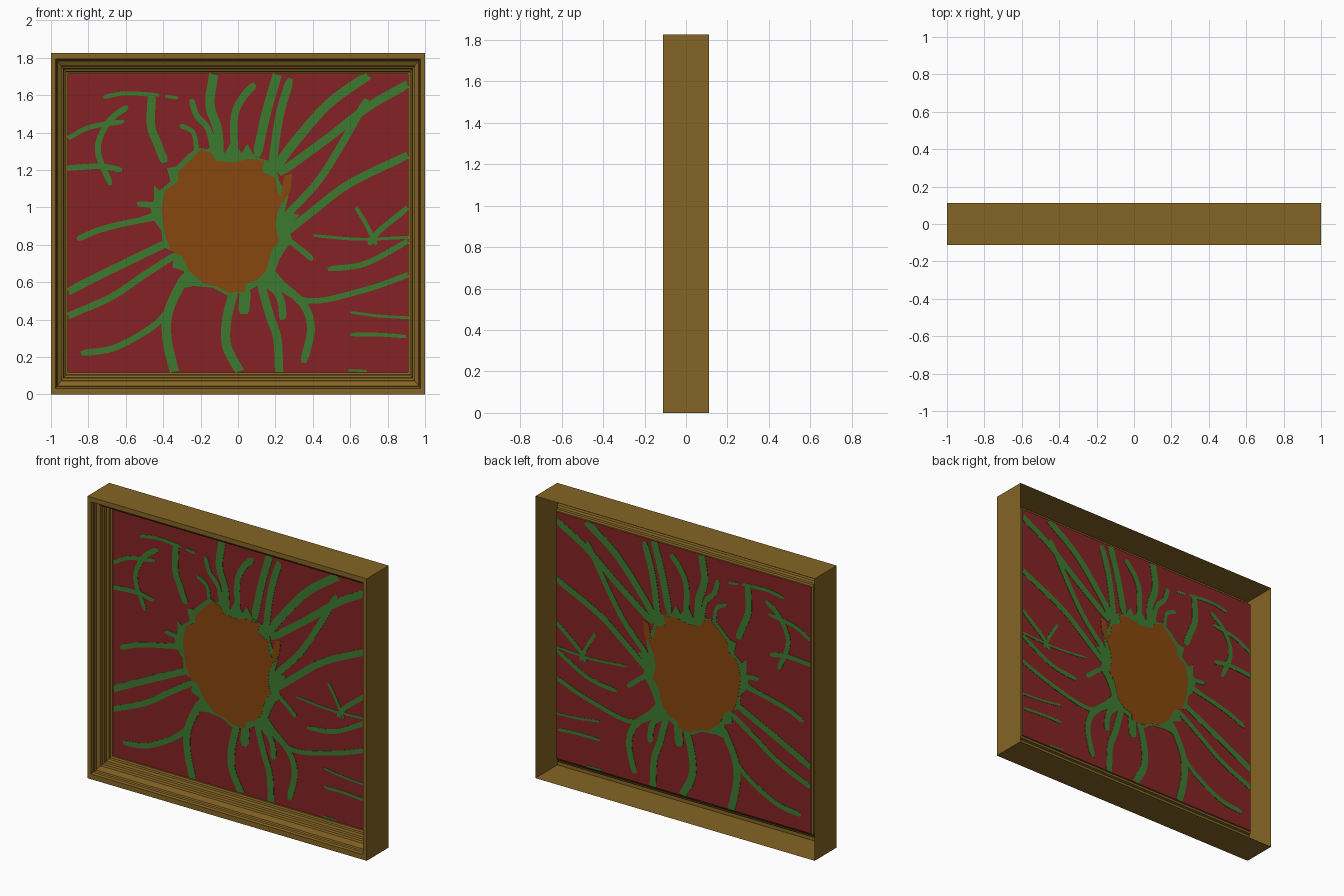
import bpy, bmesh
from mathutils import Vector

W, Z0, Z1, PY = 0.91, 0.118, 1.714, 0.024   # picture half width, bottom, top, depth


def material(name, rgb):
    m = bpy.data.materials.new(name)
    m.diffuse_color = (*rgb, 1)
    return m


GOLD = material("antique gold", (0.235, 0.130, 0.018))
RED = material("deep red", (0.235, 0.0165, 0.018))
GREEN = material("leaf green", (0.045, 0.195, 0.028))
ORANGE = material("burnt orange", (0.245, 0.062, 0.004))


def finish(name, bm, mat):
    me = bpy.data.meshes.new(name)
    bm.to_mesh(me)
    bm.free()
    me.materials.append(mat)
    ob = bpy.data.objects.new(name, me)
    bpy.context.collection.objects.link(ob)
    return ob


def clamp(x, z):
    return max(-W, min(W, x)), max(Z0, min(Z1, z))


def plate(bm, outline, half):
    """Thin two-sided paint plate straddling the canvas."""
    rings = []
    for y in (PY - half, PY + half):
        rings.append([bm.verts.new((x, y, z)) for x, z in (clamp(*p) for p in outline)])
    a, b = rings
    bm.faces.new(a)
    bm.faces.new(b[::-1])
    for i in range(len(a)):
        j = (i + 1) % len(a)
        bm.faces.new((a[j], a[i], b[i], b[j]))


def spline(flat, steps=6):
    """Smooth path through x, z pairs."""
    p = [Vector(flat[i:i + 2]) for i in range(0, len(flat), 2)]
    p = [2 * p[0] - p[1]] + p + [2 * p[-1] - p[-2]]
    out = []
    for a, b, c, d in zip(p, p[1:], p[2:], p[3:]):
        for k in range(steps):
            t = k / steps
            out.append(0.5 * (2 * b + (c - a) * t + (2 * a - 5 * b + 4 * c - d) * t * t
                              + (3 * b - a - 3 * c + d) * t ** 3))
    return out + [p[-2]]


def stroke(bm, width, *flat):
    path = spline(flat)
    left, right = [], []
    n = len(path) - 1
    for i, p in enumerate(path):
        d = (path[min(i + 1, n)] - path[max(i - 1, 0)]).normalized()
        tip = 0.6 if i in (0, n) and abs(p.x) < 0.9 and 0.13 < p.y < 1.7 else 1
        off = Vector((-d.y, d.x)) * width * 0.5 * tip
        left.append(p + off)
        right.append(p - off)
    # quads along the ribbon keep bends clean
    rows = []
    for l, r in zip(left, right):
        rows.append([bm.verts.new((x, PY + s, z)) for s in (-0.002, 0.002)
                     for x, z in (clamp(*l), clamp(*r))])
    for a, b in zip(rows, rows[1:]):
        for i, j in ((0, 1), (1, 3), (3, 2), (2, 0)):
            bm.faces.new((a[i], a[j], b[j], b[i]))


# Moulded frame: open-backed shell, profile is (fraction inward, depth)
profile = [(0, .112), (0, -.112), (.28, -.112), (.30, -.09), (.36, -.085), (.38, -.07),
           (.62, -.055), (.64, -.035), (.74, -.03), (.76, -.012), (.88, -.006),
           (.9, .01), (1, .014), (1, PY)]
bm = bmesh.new()
loops = []
for f, y in profile:
    x = 1 + (W - 1) * f
    lo, hi = Z0 * f, 1.825 + (Z1 - 1.825) * f
    loops.append([bm.verts.new((px, y, pz)) for px, pz in
                  ((-x, lo), (x, lo), (x, hi), (-x, hi))])
for a, b in zip(loops, loops[1:]):
    for i in range(4):
        j = (i + 1) % 4
        bm.faces.new((a[i], a[j], b[j], b[i]))
bmesh.ops.recalc_face_normals(bm, faces=bm.faces)
finish("picture_frame", bm, GOLD)

# Red canvas
bm = bmesh.new()
bm.faces.new([bm.verts.new((x, PY, z)) for x, z in ((-W, Z0), (W, Z0), (W, Z1), (-W, Z1))])
finish("red_canvas", bm, RED)

# Orange flower centre
bm = bmesh.new()
plate(bm, [(-.41, .99), (-.39, 1.09), (-.32, 1.14), (-.32, 1.19), (-.25, 1.26), (-.2, 1.31),
           (-.14, 1.29), (-.12, 1.25), (-.03, 1.24), (.06, 1.26), (.14, 1.25), (.13, 1.19),
           (.2, 1.16), (.21, 1.09), (.24, 1.04), (.21, .97), (.2, .9), (.22, .82), (.18, .77),
           (.15, .66), (.1, .61), (.04, .59), (.04, .55), (-.05, .545), (-.12, .58),
           (-.18, .59), (-.26, .66), (-.3, .74), (-.36, .77), (-.39, .85)], .003)
plate(bm, [(.23, 1.08), (.25, 1.17), (.29, 1.18), (.28, 1.09), (.24, 1.02)], .003)
finish("flower_centre", bm, ORANGE)

# Ragged green collar around the centre
bm = bmesh.new()
plate(bm, [(-.47, 1.0), (-.45, 1.04), (-.45, 1.12), (-.42, 1.09), (-.36, 1.14), (-.38, 1.21),
           (-.33, 1.22), (-.27, 1.28), (-.22, 1.32), (-.16, 1.31), (-.12, 1.37), (-.07, 1.29),
           (-.03, 1.36), (.02, 1.29), (.05, 1.34), (.09, 1.27), (.2, 1.24), (.22, 1.14),
           (.27, 1.06), (.25, .98), (.33, .96), (.27, .9), (.29, .82), (.25, .77), (.22, .72),
           (.2, .66), (.25, .6), (.19, .54), (.12, .59), (.05, .55), (-.06, .53), (-.13, .57),
           (-.24, .58), (-.29, .57), (-.29, .66), (-.35, .68), (-.34, .76), (-.4, .79),
           (-.41, .88), (-.45, .93)], .002)
finish("flower_collar", bm, GREEN)

# Green petal veins, each stroke is width then x, z pairs from tip to centre
bm = bmesh.new()
upper_left = [
    (.022, -.72, 1.59, -.6, 1.61, -.42, 1.6), (.018, -.39, 1.595, -.32, 1.585),
    (.045, -.46, 1.61, -.465, 1.44, -.43, 1.34, -.39, 1.24),
    (.026, -.91, 1.37, -.79, 1.43, -.61, 1.46),
    (.032, -.59, 1.54, -.69, 1.46, -.75, 1.31, -.68, 1.12),
    (.03, -.91, 1.21, -.74, 1.22, -.62, 1.2),
    (.032, -.86, .83, -.74, .88, -.58, .92, -.42, .95),
    (.03, -.54, 1.02, -.42, 1.01), (.03, -.53, .93, -.42, .97),
    (.032, -.25, 1.58, -.22, 1.49, -.16, 1.42, -.13, 1.3),
    (.05, -.13, 1.71, -.15, 1.55, -.11, 1.42, -.1, 1.28),
    (.025, -.31, 1.44, -.24, 1.4, -.22, 1.3)]
upper_right = [
    (.04, .09, 1.66, .02, 1.58, -.02, 1.48, -.02, 1.3),
    (.05, .21, 1.71, .15, 1.5, .1, 1.27), (.045, .28, 1.69, .22, 1.48, .18, 1.2),
    (.05, .7, 1.71, .48, 1.55, .28, 1.32, .2, 1.2),
    (.045, .91, 1.66, .7, 1.54, .48, 1.37, .22, 1.18),
    (.04, .69, 1.58, .55, 1.33, .42, 1.13, .25, .95),
    (.042, .91, 1.28, .6, 1.13, .4, .98, .25, .86),
    (.022, .63, 1.0, .68, .92, .74, .8), (.03, .91, 1.0, .75, .87, .7, .8),
    (.016, .4, .85, .65, .83, .91, .84), (.03, .48, .67, .68, .7, .91, .82),
    (.03, .4, .72, .33, .78, .25, .84)]
lower = [
    (.03, .91, .64, .68, .56, .38, .5, .18, .6),
    (.015, .6, .44, .75, .42, .91, .41), (.02, .6, .32, .75, .32, .9, .31),
    (.012, .59, .13, .69, .125),
    (.042, .35, .17, .39, .35, .35, .48, .22, .6),
    (.045, .22, .12, .21, .3, .17, .42, .12, .6), (.04, .24, .4, .23, .5, .18, .6),
    (.05, .01, .12, -.06, .26, -.06, .4, -.02, .56), (.06, .03, .43, .04, .57),
    (.05, -.34, .12, -.38, .3, -.37, .45, -.28, .64),
    (.034, -.84, .22, -.66, .25, -.46, .36, -.36, .46),
    (.036, -.91, .42, -.68, .52, -.5, .64, -.33, .75),
    (.042, -.91, .55, -.65, .68, -.36, .82)]
for s in upper_left + upper_right + lower:
    stroke(bm, *s)
finish("petal_veins", bm, GREEN)
